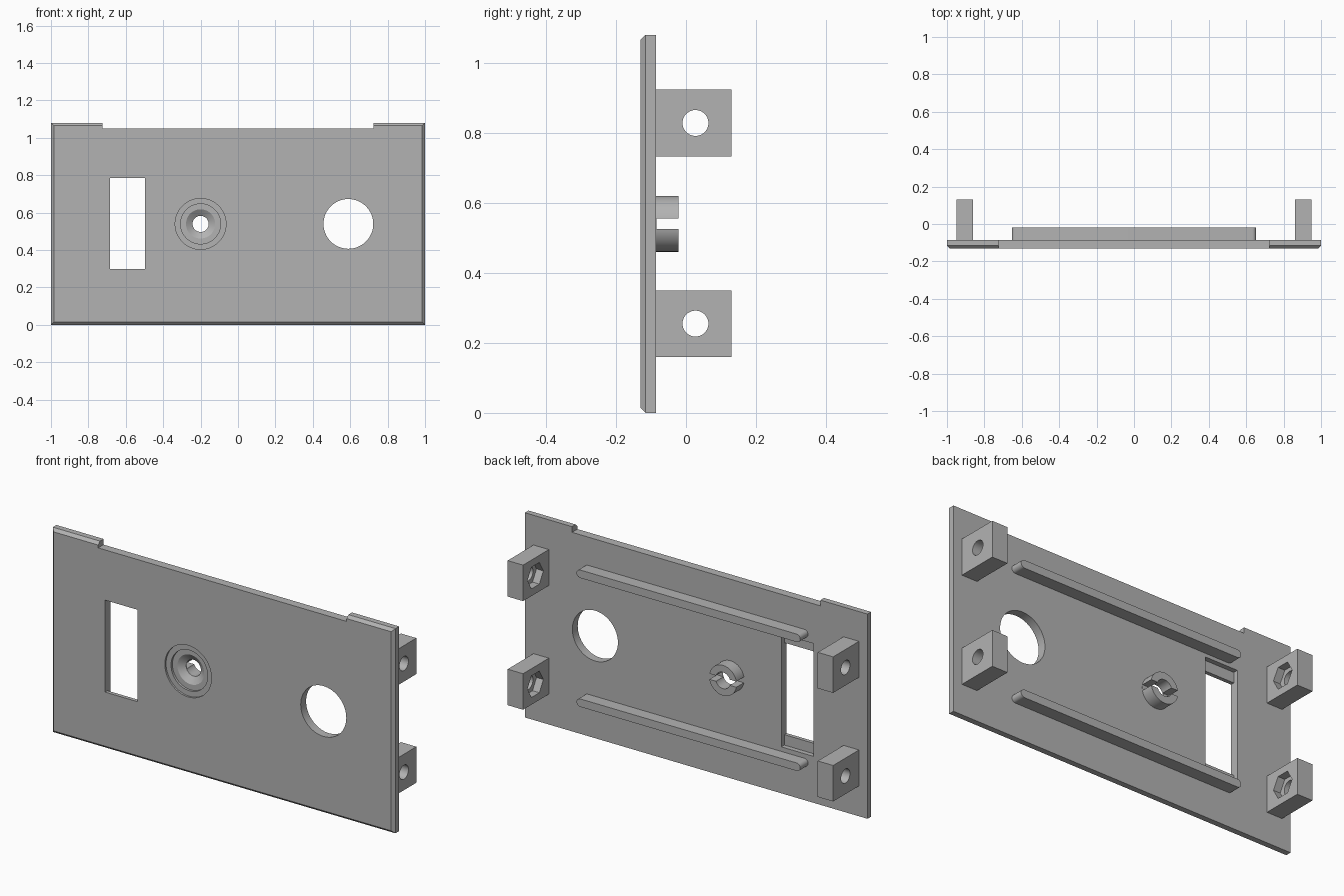
import bpy, bmesh, math

cube = bpy.data.objects.get("Cube")
if cube:
    bpy.data.objects.remove(cube, do_unlink=True)

grey = bpy.data.materials.new("plain grey")
grey.use_nodes = True
grey.diffuse_color = (0.45, 0.45, 0.45, 1)
grey.node_tree.nodes["Principled BSDF"].inputs["Base Color"].default_value = grey.diffuse_color


def loft(name, rings):
    """Skin a row of equal rings and cap both ends."""
    bm = bmesh.new()
    rows = [[bm.verts.new(p) for p in ring] for ring in rings]
    n = len(rows[0])
    for a, b in zip(rows, rows[1:]):
        for i in range(n):
            j = (i + 1) % n
            bm.faces.new((a[i], a[j], b[j], b[i]))
    bm.faces.new(rows[0])
    bm.faces.new(rows[-1])
    bmesh.ops.recalc_face_normals(bm, faces=bm.faces)
    mesh = bpy.data.meshes.new(name)
    bm.to_mesh(mesh)
    bm.free()
    mesh.materials.append(grey)
    obj = bpy.data.objects.new(name, mesh)
    bpy.context.collection.objects.link(obj)
    return obj


def rect(y, x0, x1, z0, z1):
    return [(x0, y, z0), (x1, y, z0), (x1, y, z1), (x0, y, z1)]


def box(name, x0, x1, y0, y1, z0, z1):
    return loft(name, [rect(y, x0, x1, z0, z1) for y in (y0, y1)])


def turned(name, cx, cz, profile, n=64):
    """Round part along y from (y, radius) pairs."""
    angles = [math.tau * i / n for i in range(n)]
    return loft(name, [[(cx + r * math.cos(a), y, cz + r * math.sin(a)) for a in angles]
                       for y, r in profile])


def cross_hole(name, x0, x1, cy, cz, r, n):
    """Straight hole along x."""
    angles = [math.tau * i / n for i in range(n)]
    return loft(name, [[(x, cy + r * math.cos(a), cz + r * math.sin(a)) for a in angles]
                       for x in (x0, x1)])


def cut(obj, *cutters):
    bpy.context.view_layer.objects.active = obj
    for c in cutters:
        c.hide_render = True
        mod = obj.modifiers.new("cut", "BOOLEAN")
        mod.operation = "DIFFERENCE"
        mod.solver = "EXACT"
        mod.object = c
        bpy.ops.object.modifier_apply(modifier=mod.name)


FRONT, BACK, END = -0.13, -0.085, 0.13
MID = 0.54
CH = 0.015
parts, cutters = [], []

# Panel with chamfered front edges
panel = loft("panel", [
    rect(FRONT, -1 + CH, 1 - CH, CH, 1.08 - CH),
    rect(FRONT + CH, -1, 1, 0, 1.08),
    rect(BACK, -1, 1, 0, 1.08)])
parts.append(panel)

# Panel openings: top notch, window with rear recess, round port, stepped socket
notch = box("notch_cutter", -0.725, 0.725, -0.3, 0.3, 1.05, 1.2)
window = box("window_cutter", -0.685, -0.497, -0.3, 0.3, 0.3, 0.785)
recess = box("recess_cutter", -0.685, -0.497, -0.11, 0.3, 0.245, 0.84)
port = turned("port_cutter", 0.59, MID, [(-0.3, 0.133), (0.3, 0.133)])
socket = turned("socket_cutter", -0.2, MID, [
    (-0.2, 0.136), (-0.12, 0.136), (-0.12, 0.107), (-0.108, 0.107),
    (-0.108, 0.078), (-0.085, 0.043), (0.1, 0.043)])
cut(panel, notch, window, recess, port, socket)
cutters += [notch, window, recess, port, socket]

# Split boss behind the socket
boss = turned("split_boss", -0.2, MID, [(BACK - 0.002, 0.08), (-0.022, 0.08)])
slot = box("slot_cutter", -0.4, 0, BACK + 0.001, 0.1, MID - 0.015, MID + 0.015)
cut(boss, socket, slot)
cutters.append(slot)
parts.append(boss)

# Stiffening ribs with rounded ends
for label, z in (("lower", 0.2), ("upper", 0.88)):
    r, half = 0.021, 0.632
    outline = []
    for side in (1, -1):
        for i in range(13):
            a = math.pi * (i / 12 - 0.5)
            outline.append((side * (half + r * math.cos(a)), z + side * r * math.sin(a)))
    parts.append(loft(label + "_rib", [[(x, y, h) for x, h in outline]
                                       for y in (BACK - 0.002, -0.02)]))

# Mounting lugs with a bolt hole and an inner hexagonal nut pocket
for side, s in (("left", 1), ("right", -1)):
    for label, z in (("lower", 0.255), ("upper", 0.828)):
        lug = box(f"{label}_{side}_lug", *sorted((s * 0.86, s * 0.95)),
                  BACK - 0.002, END, z - 0.095, z + 0.095)
        bolt = cross_hole("bolt_cutter", s * 0.7, s * 1.1, 0.027, z, 0.037, 48)
        nut = cross_hole("nut_cutter", s * 0.8, s * 0.9, 0.027, z, 0.066, 6)
        cut(lug, bolt, nut)
        cutters += [bolt, nut]
        parts.append(lug)

for c in cutters:
    bpy.data.objects.remove(c, do_unlink=True)

# Smooth the round walls, keep the edges crisp
bpy.ops.object.select_all(action="DESELECT")
for p in parts:
    p.select_set(True)
bpy.context.view_layer.objects.active = panel
bpy.ops.object.shade_smooth_by_angle(angle=math.radians(30))
